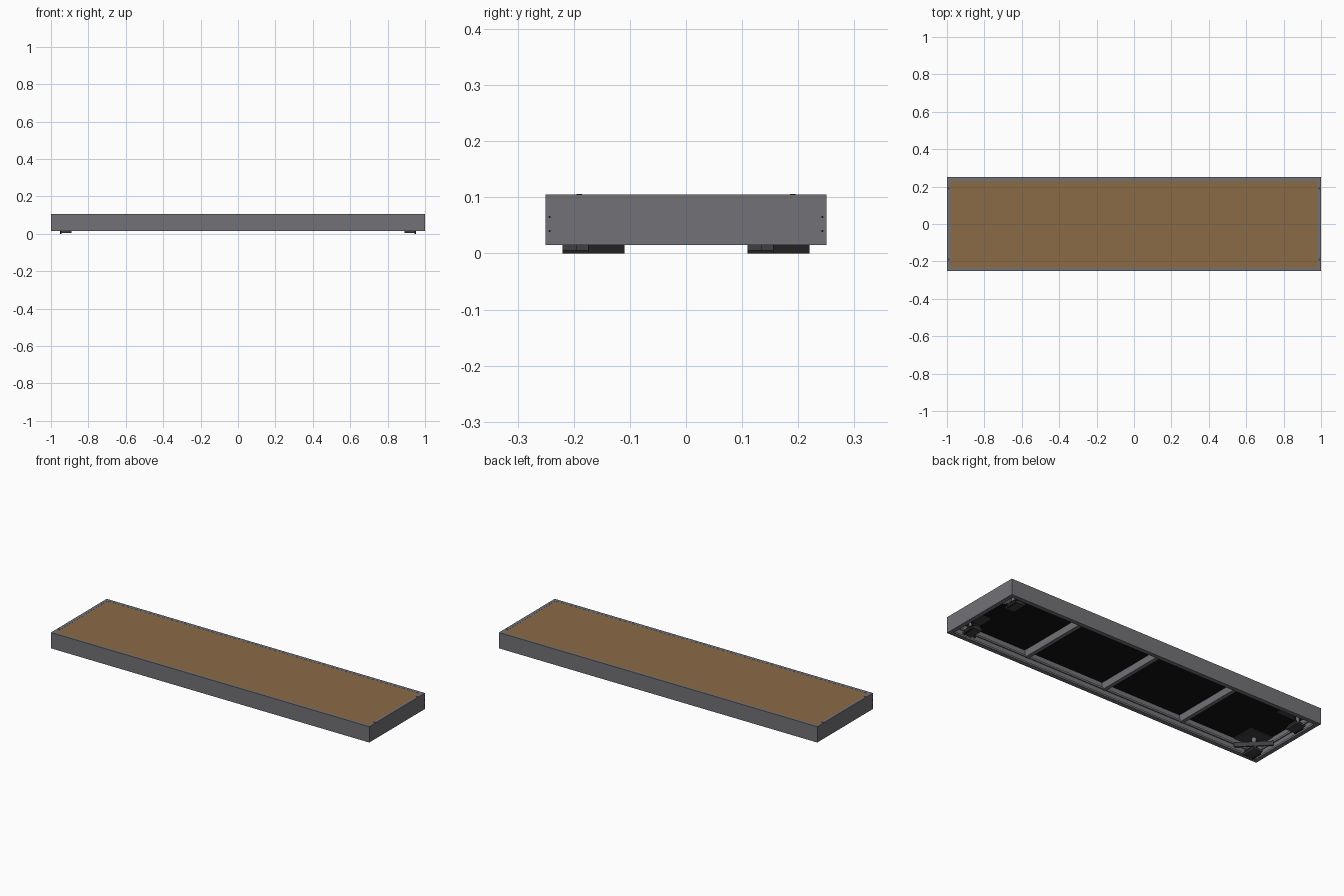
import bpy
import bmesh
from math import pi, atan2
from mathutils import Vector

cube = bpy.data.objects.get("Cube")
if cube:
    bpy.data.objects.remove(cube, do_unlink=True)


def material(name, rgb):
    m = bpy.data.materials.new(name)
    m.use_nodes = True
    m.diffuse_color = (*rgb, 1)
    m.node_tree.nodes["Principled BSDF"].inputs["Base Color"].default_value = (*rgb, 1)
    return m


GREY = material("aluminium grey", (0.17, 0.17, 0.185))
BROWN = material("deck brown", (0.26, 0.145, 0.064))
BLACK = material("underside black", (0.006, 0.006, 0.006))
DARK = material("clamp dark", (0.016, 0.016, 0.017))
STEEL = material("bracket dark grey", (0.05, 0.05, 0.055))


def finish(name, bm, *mats):
    bmesh.ops.recalc_face_normals(bm, faces=bm.faces)
    mesh = bpy.data.meshes.new(name)
    bm.to_mesh(mesh)
    bm.free()
    for m in mats:
        mesh.materials.append(m)
    ob = bpy.data.objects.new(name, mesh)
    bpy.context.collection.objects.link(ob)
    return ob


def box(name, mat, x, y, z, turn=0):
    """Box from (low, high) ranges, optionally turned about its own centre."""
    bm = bmesh.new()
    bmesh.ops.create_cube(bm, size=1)
    for v in bm.verts:
        v.co = Vector(v.co[i] * (r[1] - r[0]) for i, r in enumerate((x, y, z)))
    ob = finish(name, bm, mat)
    ob.location = [sum(r) / 2 for r in (x, y, z)]
    ob.rotation_euler.z = turn
    return ob


def cylinder(name, mat, centre, radius, height, sides=16, axis="z"):
    bm = bmesh.new()
    bmesh.ops.create_cone(bm, cap_ends=True, segments=sides,
                          radius1=radius, radius2=radius, depth=height)
    for f in bm.faces:
        f.smooth = len(f.verts) == 4
    for e in bm.edges:
        e.smooth = all(f.smooth for f in e.link_faces)
    ob = finish(name, bm, mat)
    ob.location = centre
    if axis == "x":
        ob.rotation_euler.y = pi / 2
    return ob


# Perimeter rail: a ribbed section of (inset, height) run round the rectangle
section = [(0, .015), (0, .105), (.018, .105), (.018, .062), (.024, .062),
           (.024, .052), (.018, .052), (.018, .025), (.024, .025), (.024, .015)]
bm = bmesh.new()
rings = [[bm.verts.new((sx * (1 - d), sy * (.25 - d), z)) for d, z in section]
         for sx, sy in ((-1, -1), (1, -1), (1, 1), (-1, 1))]
n = len(section)
for c in range(4):
    a, b = rings[c], rings[(c + 1) % 4]
    for i in range(n):
        j = (i + 1) % n
        bm.faces.new((a[i], a[j], b[j], b[i]))
finish("perimeter_frame", bm, GREY)

# Deck board: brown above, black below
deck = box("deck_board", BROWN, (-.982, .982), (-.232, .232), (.09, .1045))
deck.data.materials.append(BLACK)
for p in deck.data.polygons:
    p.material_index = 1 if p.normal.z < -.5 else 0

# Cross beams under the deck
for i, x in enumerate((-.5, 0, .5)):
    box(f"cross_beam_{i + 1}", GREY, (x - .011, x + .011), (-.232, .232), (.05, .09))

# Corner hardware; s is the end, t the side
for s in (-1, 1):
    for t in (-1, 1):
        tag = ("left" if s > 0 else "right") + ("_back" if t > 0 else "_front")

        def span(a, b, sign=s):
            return tuple(sorted((a * sign, b * sign)))

        # Reinforcing plate and leg socket
        box(f"corner_plate_{tag}", STEEL, span(.84, .98), span(.1, .23, t), (.085, .0905))
        cylinder(f"leg_socket_{tag}", GREY, (s * .915, t * .165, .053), .012, .076)

        # Diagonal brace across the corner
        a, b = Vector((s * .978, t * .09)), Vector((s * .84, t * .228))
        mid, d = (a + b) / 2, b - a
        h = d.length / 2
        box(f"corner_brace_{tag}", STEEL, (mid.x - h, mid.x + h),
            (mid.y - .004, mid.y + .004), (.035, .06), atan2(d.y, d.x))

        # Clamp below the rail, with an offset grip
        y = .135 if s * t > 0 else -.195 * s * s
        low = .135 if t * s > 0 else -.195
        y0, y1, y2 = (s * (low + k) for k in (0, .02, .085))
        box(f"clamp_plate_{tag}", STEEL, span(.89, .945), span(y0, y2, 1), (.005, .015))
        box(f"clamp_grip_{tag}", DARK, span(.943, .951), span(y1, y2, 1), (0, .016))
        box(f"clamp_block_{tag}", DARK, span(.9, .935), span(y1, y2, 1), (.015, .035))

        # Locating stud on the rail and end screws
        cylinder(f"top_stud_{tag}", STEEL, (s * .99, t * .19, .1052), .005, .002)
        for k, z in enumerate((.04, .065)):
            cylinder(f"end_screw_{tag}_{k + 1}", BLACK, (s * .9995, t * .243, z),
                     .002, .0014, 8, "x")
